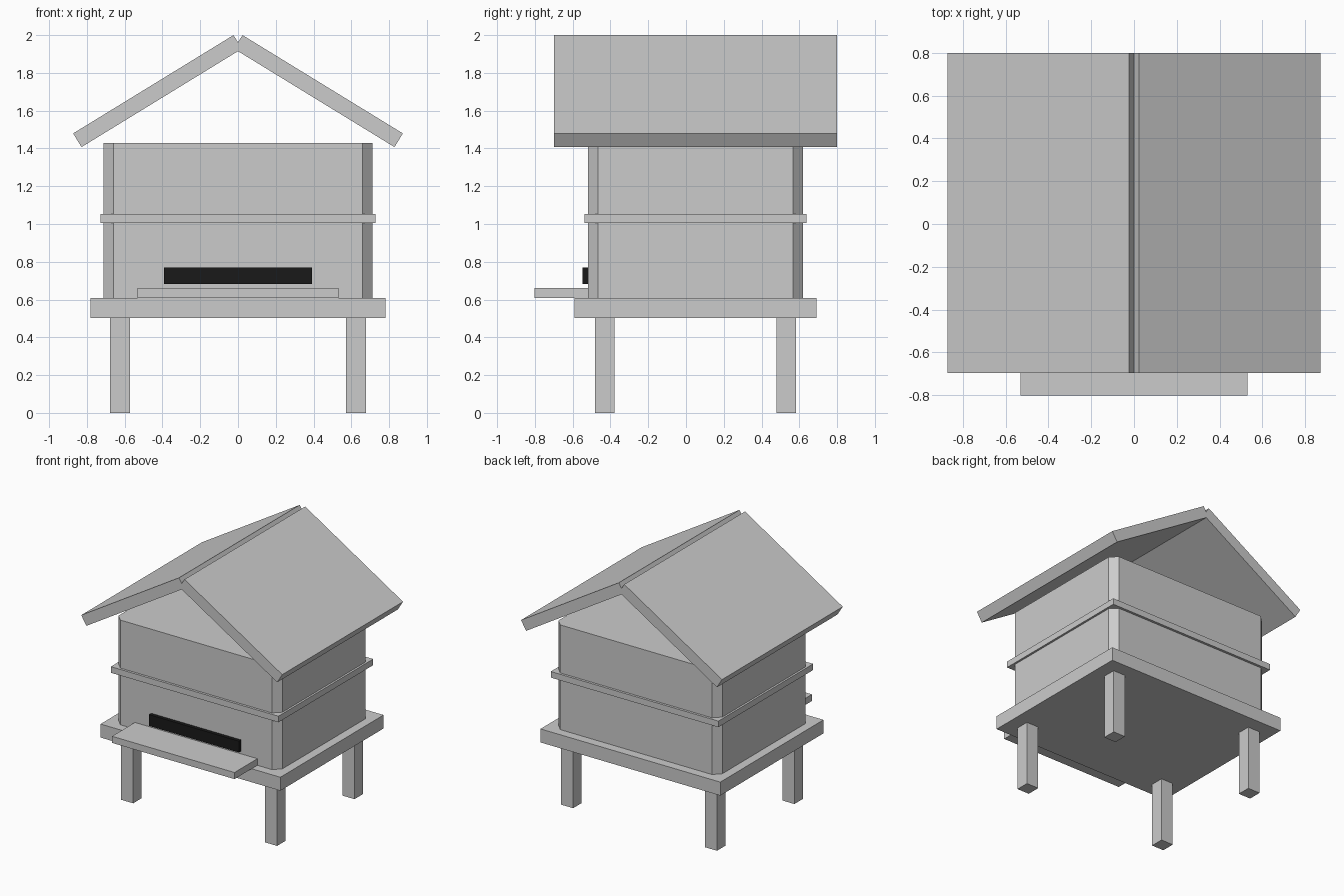
import bpy, bmesh
from math import radians

if "Cube" in bpy.data.objects:
    bpy.data.objects.remove(bpy.data.objects["Cube"])

CY = 0.05  # the hive body sits slightly behind the origin


def box(name, x, y, z, chamfer=0.0, tilt=0.0):
    """Box from (min, max) ranges; optional vertical-edge chamfer and tilt about y."""
    ranges = (x, y, z)
    size = [b - a for a, b in ranges]
    bm = bmesh.new()
    bmesh.ops.create_cube(bm, size=1)
    bmesh.ops.scale(bm, vec=size, verts=bm.verts)
    if chamfer:
        upright = [e for e in bm.edges
                   if abs(e.verts[0].co.z - e.verts[1].co.z) > 1e-4]
        bmesh.ops.bevel(bm, geom=upright, offset=chamfer, segments=1,
                        affect='EDGES', profile=0.5)
    mesh = bpy.data.meshes.new(name)
    bm.to_mesh(mesh)
    bm.free()
    obj = bpy.data.objects.new(name, mesh)
    obj.location = [(a + b) / 2 for a, b in ranges]
    obj.rotation_euler.y = tilt
    bpy.context.collection.objects.link(obj)
    return obj


def span(center, half):
    return (center - half, center + half)


# Stand: four legs and a platform
for side, sx in (("left", -1), ("right", 1)):
    for end, sy in (("front", -1), ("back", 1)):
        box(f"{end}_{side}_leg", span(sx * 0.625, 0.052),
            span(CY + sy * 0.48, 0.052), (0, 0.505))
box("platform", span(0, 0.781), span(CY, 0.64), (0.502, 0.608))

# Two stacked hive boxes with chamfered corners and a band between
box("lower_hive_box", span(0, 0.712), span(CY, 0.569), (0.608, 1.005), chamfer=0.053)
box("middle_band", span(0, 0.728), span(CY, 0.588), (1.005, 1.053))
box("upper_hive_box", span(0, 0.712), span(CY, 0.569), (1.053, 1.43), chamfer=0.053)

# Entrance slot and landing board
slot = box("entrance_slot", span(0, 0.391), (-0.547, -0.49), (0.682, 0.77))
black = bpy.data.materials.new("entrance_black")
black.diffuse_color = (0.01, 0.01, 0.01, 1)
black.use_nodes = True
black.node_tree.nodes["Principled BSDF"].inputs["Base Color"].default_value = black.diffuse_color
slot.data.materials.append(black)
box("landing_board", span(0, 0.532), (-0.803, -0.50), (0.608, 0.66))

# Roof: two tilted boards that cross at the ridge
for side, sx in (("left", -1), ("right", 1)):
    box(f"{side}_roof_board", span(sx * 0.426, 0.498), (-0.698, 0.80),
        span(1.7036, 0.0425), tilt=radians(sx * 31.5))
